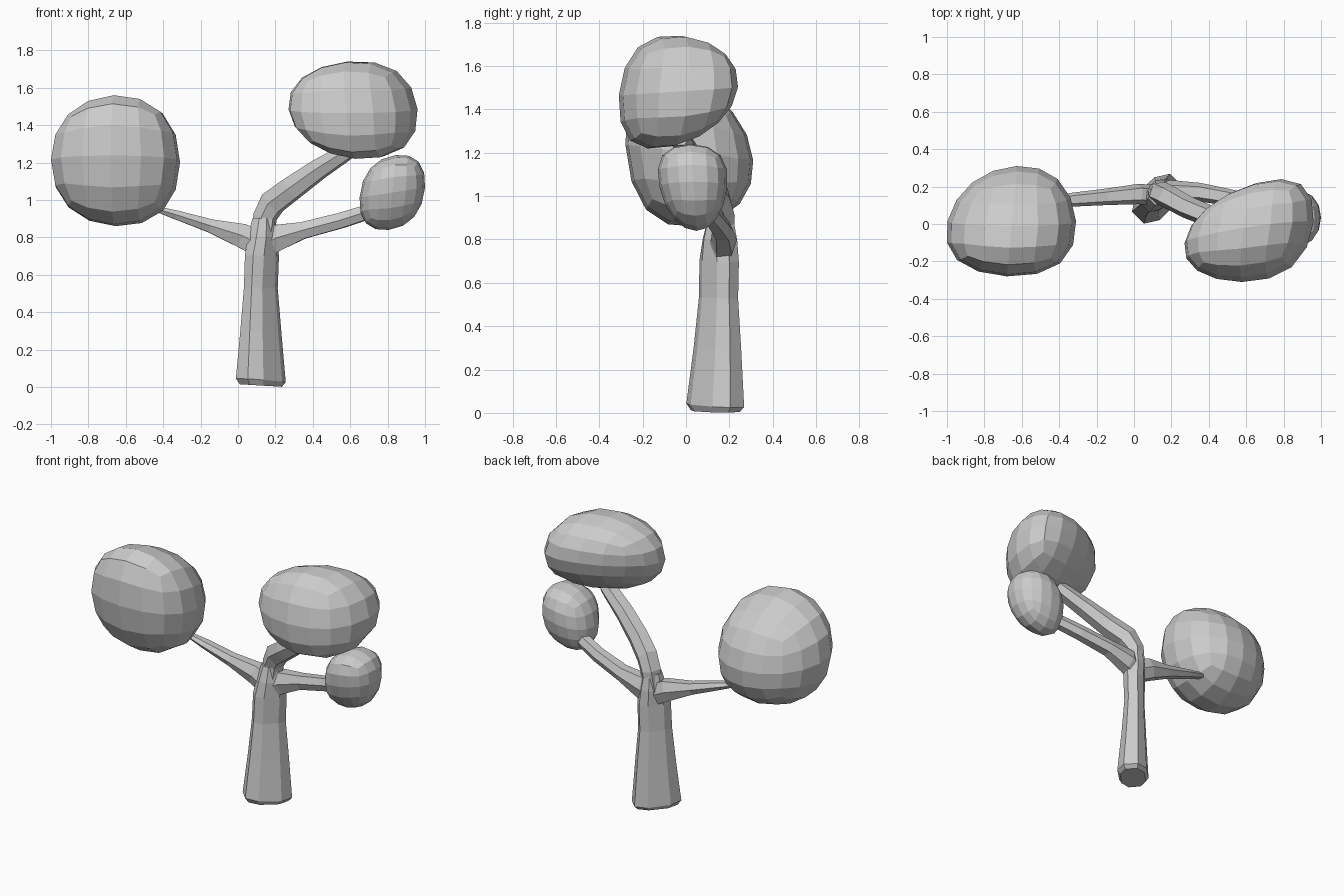
import bpy
import bmesh
from math import cos, sin, tau, copysign
from mathutils import Vector

if "Cube" in bpy.data.objects:
    bpy.data.objects.remove(bpy.data.objects["Cube"], do_unlink=True)

grey = bpy.data.materials.new("plain grey")
grey.use_nodes = True
colour = (0.6, 0.6, 0.6, 1)
grey.diffuse_color = colour
grey.node_tree.nodes["Principled BSDF"].inputs["Base Color"].default_value = colour


def swell(t, power):
    """Push a value in -1..1 outwards, which makes round outlines boxier."""
    return copysign(abs(t) ** power, t)


def add_object(name, bm):
    bmesh.ops.recalc_face_normals(bm, faces=bm.faces)
    mesh = bpy.data.meshes.new(name)
    bm.to_mesh(mesh)
    bm.free()
    mesh.materials.append(grey)
    obj = bpy.data.objects.new(name, mesh)
    bpy.context.collection.objects.link(obj)
    return obj


def limb(name, rings, up, sides):
    """Loft through rings of (x, y, z, half size along up, half size across)."""
    bm = bmesh.new()
    centres = [Vector(r[:3]) for r in rings]
    angles = [tau * (k + 0.5) / sides for k in range(sides)]
    loops = []
    for i, (*_, a, b) in enumerate(rings):
        tangent = (centres[min(i + 1, len(rings) - 1)] - centres[max(i - 1, 0)]).normalized()
        across = tangent.cross(Vector(up)).normalized()
        along = across.cross(tangent)
        loops.append([bm.verts.new(centres[i] + along * a * swell(cos(t), 0.8)
                                   + across * b * swell(sin(t), 0.8)) for t in angles])
    for low, high in zip(loops, loops[1:]):
        for k in range(sides):
            n = (k + 1) % sides
            bm.faces.new((low[k], low[n], high[n], high[k]))
    bm.faces.new(loops[0])
    bm.faces.new(loops[-1])
    return add_object(name, bm)


def foliage(name, low, high, boxiness, shape):
    """Reshape a cube's corners, subdivide it, and fit it between two corners."""
    bm = bmesh.new()
    bmesh.ops.create_cube(bm, size=2)
    for v in bm.verts:
        v.co = Vector(shape(*v.co))
    obj = add_object(name, bm)
    mod = obj.modifiers.new("rounding", "SUBSURF")
    mod.levels = mod.render_levels = 2
    bpy.context.view_layer.objects.active = obj
    bpy.ops.object.modifier_apply(modifier=mod.name)
    verts = obj.data.vertices
    for axis in range(3):
        values = [v.co[axis] for v in verts]
        start, size = min(values), max(values) - min(values)
        middle, half = (low[axis] + high[axis]) / 2, (high[axis] - low[axis]) / 2
        for v in verts:
            t = 2 * (v.co[axis] - start) / size - 1
            v.co[axis] = middle + half * swell(t, boxiness)
    for face in obj.data.polygons:
        face.use_smooth = False


# Trunk: wide along one diagonal, with a slightly tilted foot
trunk = limb("trunk", [
    (0.122, 0.135, 0.008, 0.13, 0.08),
    (0.122, 0.135, 0.035, 0.153, 0.097),
    (0.122, 0.145, 0.3, 0.127, 0.077),
    (0.122, 0.15, 0.53, 0.105, 0.063),
    (0.128, 0.153, 0.7, 0.104, 0.067),
    (0.132, 0.157, 0.8, 0.085, 0.07),
    (0.135, 0.16, 0.9, 0.06, 0.055)], (1, 1, 0), 8)
for v in trunk.data.vertices:
    if v.co.z < 0.1:
        v.co.z -= 0.06 * (v.co.x - 0.12)

# Branches
limb("upper_branch", [
    (0.125, 0.16, 0.76, 0.06, 0.06),
    (0.145, 0.165, 0.91, 0.063, 0.063),
    (0.185, 0.145, 0.985, 0.072, 0.063),
    (0.285, 0.09, 1.06, 0.068, 0.06),
    (0.43, 0.03, 1.163, 0.058, 0.057),
    (0.6, -0.03, 1.27, 0.045, 0.052)], (-0.6, 0.2, 0.7), 6)
limb("left_branch", [
    (0.11, 0.155, 0.75, 0.075, 0.055),
    (0.2, 0.175, 0.797, 0.08, 0.06),
    (0.35, 0.17, 0.838, 0.05, 0.05),
    (0.55, 0.135, 0.89, 0.046, 0.043),
    (0.74, 0.08, 0.95, 0.042, 0.042)], (0, 0, 1), 6)
limb("right_branch", [
    (0.12, 0.155, 0.76, 0.075, 0.055),
    (0.02, 0.16, 0.81, 0.072, 0.054),
    (-0.15, 0.145, 0.862, 0.04, 0.044),
    (-0.33, 0.13, 0.92, 0.027, 0.037),
    (-0.48, 0.12, 0.965, 0.012, 0.02)], (0, 0, 1), 6)

# Leaf clumps
foliage("right_foliage", (-1, -0.28, 0.86), (-0.31, 0.31, 1.56), 0.97,
        lambda x, y, z: (x * (1 - 0.22 * y) + 0.07 * y,
                         y * (1 + 0.1 * x) - 0.08 * z,
                         z * (1 + 0.08 * x) * (1 - 0.35 * y) - 0.1 * y))
foliage("upper_foliage", (0.27, -0.31, 1.22), (0.96, 0.24, 1.74), 0.97,
        lambda x, y, z: (x - 0.08 * z + 0.1 * y,
                         y * (0.75 + 0.25 * x) + 0.15 * x + 0.07 * z,
                         z * (0.82 + 0.18 * x) * (1 - 0.35 * y) + 0.06 * y))
foliage("left_foliage", (0.65, -0.13, 0.84), (1, 0.19, 1.24), 0.95,
        lambda x, y, z: (x + 0.1 * z, y * (1 + 0.4 * z) - 0.08 * z, z + 0.12 * x))
